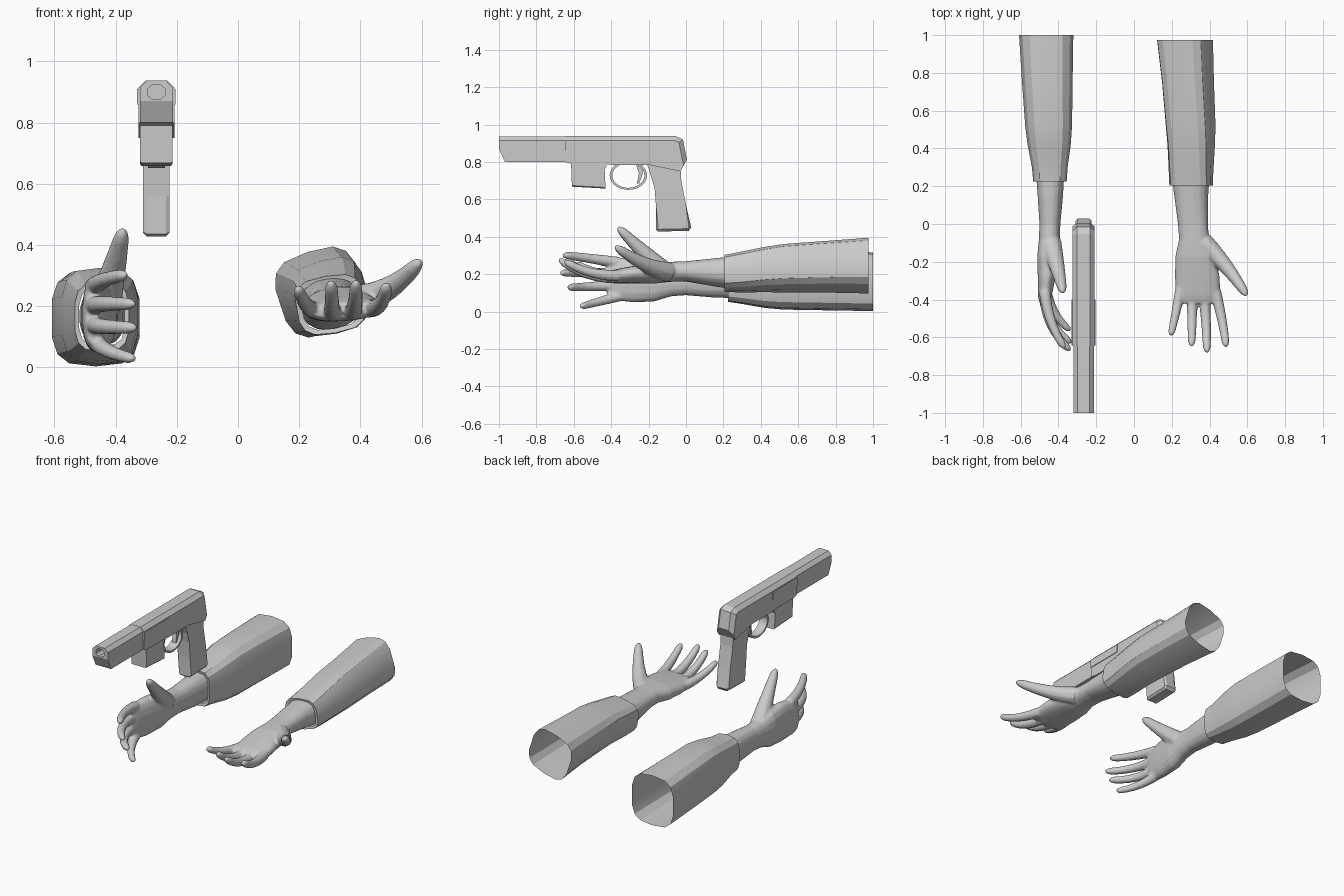
import bpy, bmesh, math
from mathutils import Vector

if "Cube" in bpy.data.objects:
    bpy.data.objects.remove(bpy.data.objects["Cube"])

grey = bpy.data.materials.new("plain_grey")
grey.diffuse_color = (0.6, 0.6, 0.6, 1)
grey.use_nodes = True
grey.node_tree.nodes["Principled BSDF"].inputs["Base Color"].default_value = grey.diffuse_color
GX = -0.267  # centre plane of the pistol


def make(name, bm, angle=None):
    bmesh.ops.recalc_face_normals(bm, faces=bm.faces)
    me = bpy.data.meshes.new(name)
    bm.to_mesh(me)
    bm.free()
    me.materials.append(grey)
    ob = bpy.data.objects.new(name, me)
    bpy.context.collection.objects.link(ob)
    if angle:
        bpy.ops.object.select_all(action='DESELECT')
        bpy.context.view_layer.objects.active = ob
        ob.select_set(True)
        bpy.ops.object.shade_smooth_by_angle(angle=math.radians(angle))
    return ob


def loft(bm, rings, caps=True):
    loops = [[bm.verts.new(p) for p in r] for r in rings]
    n = len(loops[0])
    for a, b in zip(loops, loops[1:]):
        for i in range(n):
            bm.faces.new((a[i], a[(i + 1) % n], b[(i + 1) % n], b[i]))
    if caps:
        bm.faces.new(loops[0])
        bm.faces.new(loops[-1])


def section(y, cx, cz, hx, hz, tilt=0, power=1.0, n=16):
    """Rounded box cross-section facing along y."""
    out, t = [], math.radians(tilt)
    for i in range(n):
        a = math.tau * (i + 0.5) / n
        u = hx * math.copysign(abs(math.cos(a)) ** power, math.cos(a))
        v = hz * math.copysign(abs(math.sin(a)) ** power, math.sin(a))
        out.append((cx + u * math.cos(t) - v * math.sin(t), y,
                    cz + u * math.sin(t) + v * math.cos(t)))
    return out


def finger(bm, base, mid, tip, r0, r1):
    base, mid, tip = Vector(base), Vector(mid), Vector(tip)
    ctrl = mid * 2 - (base + tip) / 2
    rings = []
    for t in (0, .15, .3, .45, .6, .75, .88, .95, .985, 1):
        p = base * (1 - t) ** 2 + ctrl * 2 * t * (1 - t) + tip * t * t
        d = ((ctrl - base) * (1 - t) + (tip - ctrl) * t).normalized()
        s = d.cross(Vector((0.3, 0, 1))).normalized()
        w = d.cross(s)
        r = r0 + (r1 - r0) * t
        if t > 0.88:
            r *= math.sqrt(max(0.06, 1 - ((t - 0.88) / 0.12) ** 2))
        rings.append([p + (s * math.cos(a) + w * math.sin(a)) * r
                      for a in (math.tau * k / 10 for k in range(10))])
    loft(bm, rings)


def hand(name, palm, fingers):
    bm = bmesh.new()
    loft(bm, [section(*p, power=0.85) for p in palm])
    for f in fingers:
        finger(bm, *f)
    ob = make(name, bm)
    m = ob.modifiers.new("blend", 'REMESH')
    m.mode, m.voxel_size, m.use_smooth_shade = 'VOXEL', 0.007, True
    s = ob.modifiers.new("soften", 'SMOOTH')
    s.factor, s.iterations = 0.5, 5


def sleeve(name, rings):
    bm = bmesh.new()
    y, cx, cz, hx, hz, tilt = rings[0]
    hem = (y + .004, cx, cz, hx * .84, hz * .84, tilt)  # turned-in hem
    loft(bm, [section(*r, power=0.62, n=14) for r in [hem] + rings], caps=False)
    make(name, bm, 25)


# Hands: palm sections (y, x, z, half width, half height, tilt), then fingers
hand("left_hand",
     [(.27, -.444, .166, .076, .095, 0), (.15, -.443, .166, .068, .092, 0),
      (.0, -.445, .167, .056, .08, 0), (-.08, -.448, .167, .056, .086, 0),
      (-.17, -.455, .168, .058, .115, 0), (-.28, -.462, .17, .048, .122, 0),
      (-.38, -.472, .172, .037, .112, 0), (-.42, -.474, .172, .026, .10, 0)],
     [((-.472, -.36, .262), (-.437, -.52, .285), (-.365, -.66, .303), .032, .02),
      ((-.474, -.37, .202), (-.435, -.54, .207), (-.335, -.67, .207), .032, .02),
      ((-.474, -.37, .142), (-.435, -.52, .133), (-.33, -.63, .130), .031, .02),
      ((-.468, -.34, .088), (-.42, -.47, .052), (-.335, -.565, .027), .03, .018),
      ((-.44, -.10, .20), (-.405, -.235, .325), (-.375, -.365, .452), .058, .022)])
hand("right_hand",
     [(.25, .30, .208, .10, .086, 10), (.15, .303, .21, .09, .074, 8),
      (.0, .312, .215, .08, .054, 5), (-.08, .318, .213, .08, .053, 5),
      (-.17, .326, .206, .108, .055, 6), (-.28, .335, .197, .12, .046, 5),
      (-.38, .341, .188, .118, .037, 3), (-.42, .342, .186, .108, .026, 3)],
     [((.432, -.36, .192), (.468, -.52, .212), (.487, -.65, .272), .031, .02),
      ((.372, -.37, .182), (.382, -.54, .205), (.386, -.68, .283), .032, .02),
      ((.308, -.37, .180), (.307, -.52, .205), (.305, -.645, .282), .031, .02),
      ((.248, -.34, .186), (.219, -.48, .21), (.195, -.59, .262), .03, .018),
      ((.37, -.10, .212), (.495, -.235, .26), (.597, -.38, .35), .055, .022)])

# Sleeves, open at both ends
sleeve("left_sleeve", [
    (.225, -.445, .165, .09, .113, 0), (.30, -.446, .163, .096, .122, 0),
    (.42, -.449, .165, .116, .145, 0), (.52, -.452, .168, .126, .157, 0),
    (.75, -.459, .165, .136, .158, 0), (1.0, -.465, .16, .146, .157, 0)])
sleeve("right_sleeve", [
    (.205, .302, .205, .112, .094, 10), (.28, .302, .21, .114, .102, 12),
    (.42, .303, .225, .12, .113, 15), (.52, .30, .232, .125, .12, 17),
    (.75, .286, .24, .13, .128, 18), (.975, .27, .246, .14, .138, 18)])


def prism(name, pts, hw, chamfer=0, rule=None):
    """Side outline (y, z) extruded to a half width, with chosen edges chamfered."""
    bm = bmesh.new()
    loft(bm, [[(GX + s * hw, y, z) for y, z in pts] for s in (-1, 1)])
    if chamfer:
        edges = [e for e in bm.edges
                 if abs(e.verts[0].co.x - e.verts[1].co.x) < 1e-5
                 and all(rule(v.co.y, v.co.z) for v in e.verts)]
        bmesh.ops.bevel(bm, geom=edges, offset=chamfer, segments=1,
                        affect='EDGES', profile=0.5)
    return make(name, bm)


# Pistol barrel housing with a bored muzzle
barrel = prism("barrel_housing", [(-1, .937), (-1, .87), (-.968, .8), (-.6, .8), (-.6, .937)],
               .054, .022, lambda y, z: z > .93)
bm = bmesh.new()
loft(bm, [section(y, GX, .9, .031, .027, n=8) for y in (-1.1, -.82)])
bore = make("bore_cutter", bm)
bore.hide_render = True
bore.hide_viewport = True
cut = barrel.modifiers.new("bore", 'BOOLEAN')
cut.object, cut.solver = bore, 'EXACT'

# Pistol body
prism("receiver", [(-.645, .938), (-.645, .8), (-.61, .79), (-.43, .79), (-.40, .785), (-.2, .785),
                   (-.03, .75), (.005, .813), (-.016, .92), (-.053, .938)],
      .059, .024, lambda y, z: z > .81)
for side in (-1, 1):
    bm = bmesh.new()
    bmesh.ops.create_cube(bm, size=1)
    for v in bm.verts:
        v.co = (GX + side * .059 + v.co.x * .008, -.522 + v.co.y * .245, .885 + v.co.z * .05)
    make("side_panel", bm)
prism("front_block", [(-.615, .81), (-.61, .668), (-.43, .658), (-.435, .76), (-.41, .81)], .053,
      .006, lambda y, z: z < .7)
prism("grip", [(-.21, .79), (-.18, .72), (-.168, .66), (-.16, .56), (-.16, .436), (-.15, .428),
               (.015, .432), (.028, .45), (.0, .57), (-.025, .7), (-.03, .78)],
      .043, .012, lambda y, z: z < .77)

# Trigger guard loop and trigger
bm = bmesh.new()
n = 28
prof = [(1, -.028), (1, .028), (.86, .028), (.86, -.028)]
rings = [[(GX + dx, -.308 + .1 * k * math.cos(a), .728 + .077 * k * math.sin(a)) for k, dx in prof]
         for a in (math.tau * i / n for i in range(n + 1))]
loft(bm, rings, caps=False)
bmesh.ops.remove_doubles(bm, verts=bm.verts, dist=1e-5)
make("trigger_guard", bm, 30)
prism("trigger", [(-.27, .795), (-.252, .74), (-.262, .685), (-.25, .685), (-.232, .735), (-.232, .795)],
      .014)
